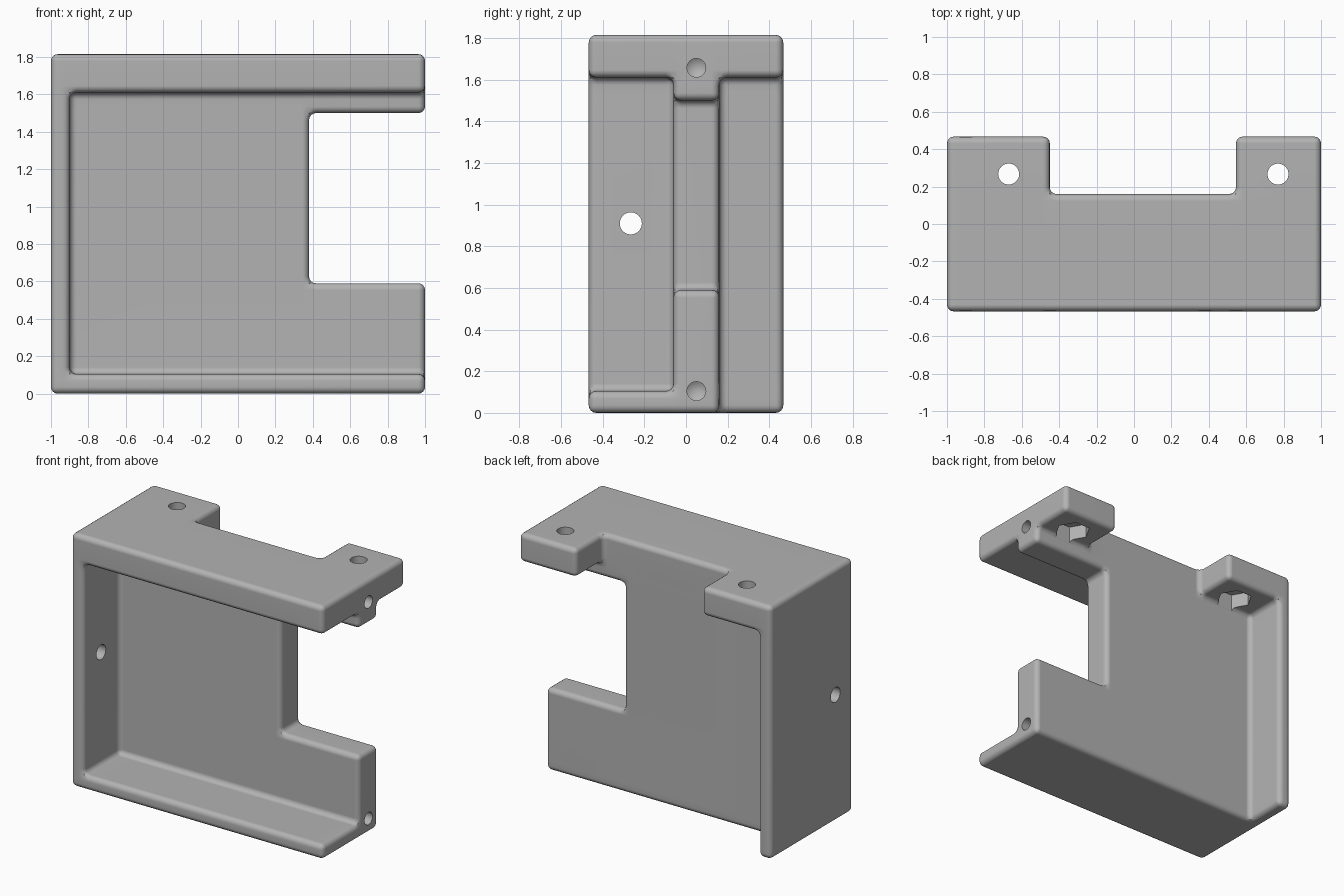
import bpy, bmesh, math
from mathutils import Matrix, Vector

if "Cube" in bpy.data.objects:
    bpy.data.objects.remove(bpy.data.objects["Cube"])

# Material
grey = bpy.data.materials.new("plain grey")
grey.diffuse_color = (0.45, 0.45, 0.45, 1)
grey.use_nodes = True
grey.node_tree.nodes["Principled BSDF"].inputs["Base Color"].default_value = grey.diffuse_color

# Bracket layout: overlapping boxes minus openings, sampled on their own grid lines
XS = [-1.0, -0.9, -0.45, 0.38, 0.545, 1.0]
YS = [-0.467, -0.06, 0.16, 0.467]
ZS = [0.0, 0.105, 0.59, 1.5, 1.61, 1.815]


def solid(i, j, k):
    if not (0 <= i < len(XS) - 1 and 0 <= j < len(YS) - 1 and 0 <= k < len(ZS) - 1):
        return False
    x, y, z = ((a[n] + a[n + 1]) / 2 for a, n in ((XS, i), (YS, j), (ZS, k)))
    top_slab = z > 1.61 and not (y > 0.16 and -0.45 < x < 0.545)
    side_wall = x < -0.9
    floor = z < 0.105 and y < 0.16
    web = -0.06 < y < 0.16 and not (x > 0.38 and 0.59 < z < 1.5)
    return top_slab or side_wall or floor or web


# Outer skin of the bracket: a face wherever solid meets empty
bm = bmesh.new()
grid = {}


def vert(n):
    if n not in grid:
        grid[n] = bm.verts.new((XS[n[0]], YS[n[1]], ZS[n[2]]))
    return grid[n]


for i in range(len(XS) - 1):
    for j in range(len(YS) - 1):
        for k in range(len(ZS) - 1):
            if not solid(i, j, k):
                continue
            for axis in range(3):
                for side in (0, 1):
                    c = [i, j, k]
                    c[axis] += 2 * side - 1
                    if solid(*c):
                        continue
                    loop = []
                    for u, v in ((0, 0), (1, 0), (1, 1), (0, 1)):
                        n = [i, j, k]
                        n[axis] += side
                        n[(axis + 1) % 3] += u
                        n[(axis + 2) % 3] += v
                        loop.append(vert(tuple(n)))
                    bm.faces.new(loop if side else loop[::-1])

bmesh.ops.dissolve_limit(bm, angle_limit=0.02, verts=bm.verts[:], edges=bm.edges[:])
# Rounded edges and inner corners
bmesh.ops.bevel(bm, geom=bm.edges[:], offset=0.036, offset_type='OFFSET',
                segments=4, profile=0.5, affect='EDGES', clamp_overlap=True)
bmesh.ops.recalc_face_normals(bm, faces=bm.faces[:])
mesh = bpy.data.meshes.new("bracket")
bm.to_mesh(mesh)
bm.free()
bracket = bpy.data.objects.new("bracket", mesh)
bpy.context.collection.objects.link(bracket)
mesh.materials.append(grey)

# Cutters for holes
cutters = []


def cutter(name, start, direction, radius, depth, sides=32, tip=0.0):
    b = bmesh.new()
    bmesh.ops.create_cone(b, cap_ends=True, segments=sides, radius1=radius,
                          radius2=radius, depth=depth,
                          matrix=Matrix.Translation((0, 0, depth / 2)))
    if tip:  # pointed drill end
        end = max(b.faces, key=lambda f: f.calc_center_median().z)
        peak = bmesh.ops.poke(b, faces=[end])["verts"][0]
        peak.co.z += tip
    turn = Vector((0, 0, 1)).rotation_difference(Vector(direction)).to_matrix().to_4x4()
    b.transform(Matrix.Translation(start) @ turn)
    me = bpy.data.meshes.new(name)
    b.to_mesh(me)
    b.free()
    me.materials.append(grey)
    ob = bpy.data.objects.new(name, me)
    ob.hide_render = True
    bpy.context.collection.objects.link(ob)
    cutters.append(ob)


for x in (-0.67, 0.77):  # mounting holes with hexagonal nut pockets below
    cutter("mount_hole", (x, 0.267, 1.3), (0, 0, 1), 0.056, 0.7)
    top = Matrix.Rotation(math.radians(30), 4, 'Z')
    cutter("nut_pocket", (x, 0.267, 1.53), (0, 0, 1), 0.12, 0.18, 6)
    cutters[-1].data.transform(Matrix.Translation((x, 0.267, 0)) @ top
                               @ Matrix.Translation((-x, -0.267, 0)))
for z in (0.105, 1.657):  # blind screw holes in the right end
    cutter("screw_hole", (1.1, 0.05, z), (-1, 0, 0), 0.045, 0.4, 32, 0.03)
cutter("wall_hole", (-1.2, -0.265, 0.91), (1, 0, 0), 0.053, 0.5)

for c in cutters:
    m = bracket.modifiers.new("cut", 'BOOLEAN')
    m.operation, m.solver, m.object = 'DIFFERENCE', 'EXACT', c

# Bake the cuts and remove the cutters
deps = bpy.context.evaluated_depsgraph_get()
baked = bpy.data.meshes.new_from_object(bracket.evaluated_get(deps))
bracket.modifiers.clear()
bracket.data = baked
for c in cutters:
    bpy.data.objects.remove(c)

# Smooth rounded edges, flat broad faces
bpy.context.view_layer.objects.active = bracket
bracket.select_set(True)
bpy.ops.object.shade_smooth_by_angle(angle=math.radians(30))
w = bracket.modifiers.new("normals", 'WEIGHTED_NORMAL')
w.keep_sharp = True
